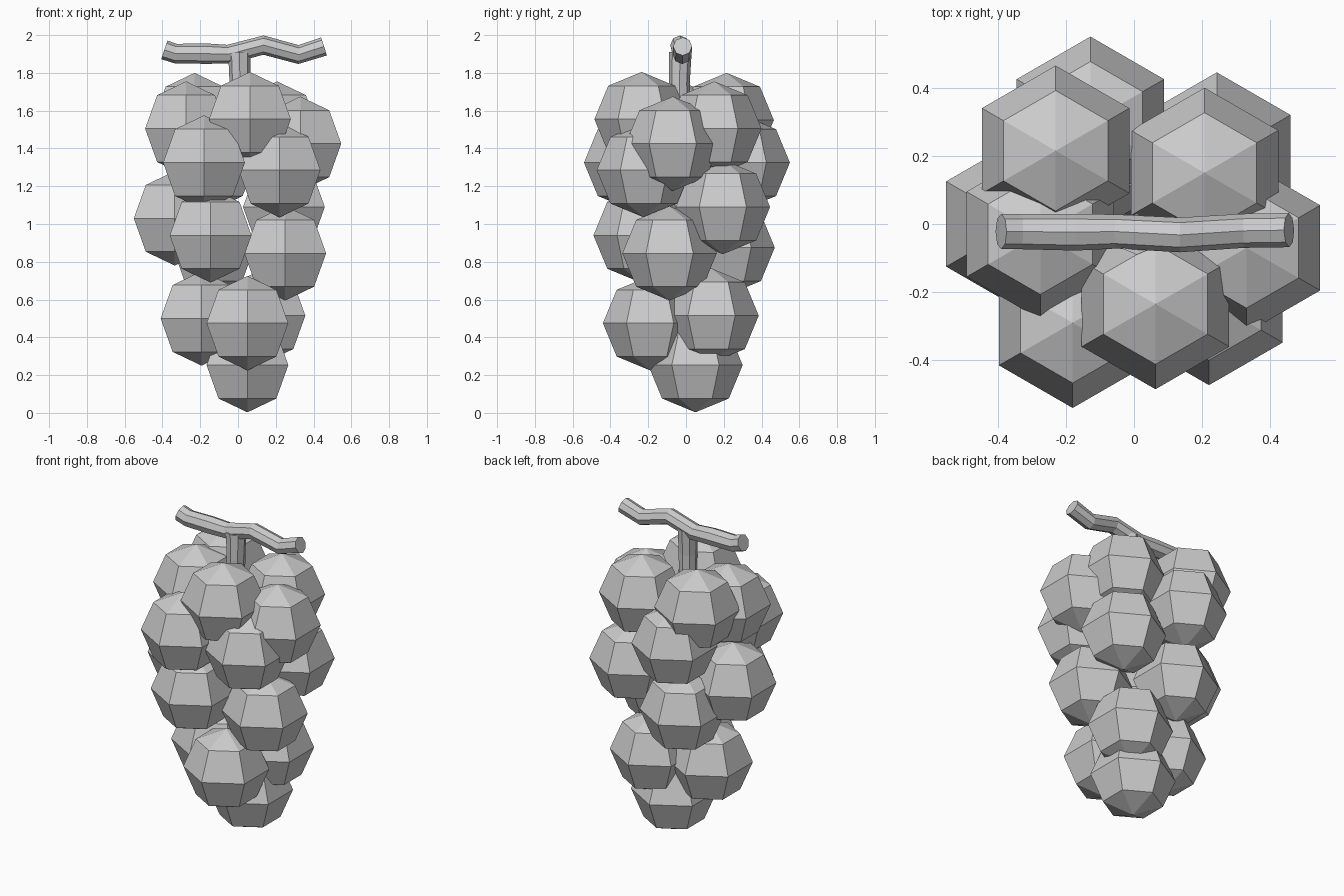
import bpy, bmesh, math
from mathutils import Vector, Matrix

if "Cube" in bpy.data.objects:
    bpy.data.objects.remove(bpy.data.objects["Cube"])


def finish(bm, name):
    bmesh.ops.recalc_face_normals(bm, faces=bm.faces)
    mesh = bpy.data.meshes.new(name)
    bm.to_mesh(mesh)
    bm.free()
    obj = bpy.data.objects.new(name, mesh)
    bpy.context.collection.objects.link(obj)
    return obj


def tube(name, path, radii, sides=8):
    """Faceted tube along a path, capped at both ends."""
    bm = bmesh.new()
    pts = [Vector(p) for p in path]
    rings = []
    for i, p in enumerate(pts):
        tangent = (pts[min(i + 1, len(pts) - 1)] - pts[max(i - 1, 0)]).normalized()
        side = tangent.cross(Vector((0, 1, 0))).normalized()
        up = side.cross(tangent)
        rings.append([bm.verts.new(p + radii[i] * (side * math.cos(a) + up * math.sin(a)))
                      for a in (2 * math.pi * k / sides for k in range(sides))])
    for a, b in zip(rings, rings[1:]):
        for k in range(sides):
            n = (k + 1) % sides
            bm.faces.new((a[k], a[n], b[n], b[k]))
    bm.faces.new(rings[0])
    bm.faces.new(rings[-1])
    return finish(bm, name)


# Grapes: six-sided low-poly spheres with a corner pointing to the front
bm = bmesh.new()
bmesh.ops.create_uvsphere(bm, u_segments=6, v_segments=4, radius=0.25)
if max(v.co.y for v in bm.verts) < 0.24:
    bmesh.ops.rotate(bm, verts=bm.verts, matrix=Matrix.Rotation(math.pi / 6, 3, 'Z'))
grape = finish(bm, "grape")

centres = [
    # top tier
    (-0.23, 0.215, 1.55), (0.207, 0.15, 1.505), (0.063, -0.235, 1.555),
    (-0.275, -0.03, 1.505), (0.33, -0.07, 1.425),
    # upper middle
    (-0.18, -0.29, 1.325), (-0.128, 0.30, 1.325), (0.22, -0.223, 1.285),
    # lower middle
    (0.243, 0.195, 1.09), (-0.335, 0.0, 1.03), (-0.145, -0.24, 0.94),
    (0.25, -0.087, 0.845), (-0.13, 0.22, 0.875),
    # bottom
    (0.14, 0.135, 0.515), (-0.193, 0.035, 0.5), (0.05, -0.19, 0.475),
    (0.05, 0.05, 0.253),
]
grape.location = centres[0]
for c in centres[1:]:
    g = bpy.data.objects.new("grape", grape.data)
    g.location = c
    bpy.context.collection.objects.link(g)

# Stem and crooked branch
tube("stem", [(0.01, -0.03, 1.40), (0.01, -0.035, 1.75), (0.008, -0.03, 1.91)],
     [0.05, 0.055, 0.06])
tube("branch", [(-0.39, -0.022, 1.922), (-0.33, -0.022, 1.902), (-0.17, -0.024, 1.902),
                (-0.05, -0.022, 1.899), (0.135, -0.032, 1.947), (0.32, -0.02, 1.897),
                (0.455, -0.018, 1.94)],
     [0.052, 0.052, 0.054, 0.05, 0.051, 0.05, 0.05])
